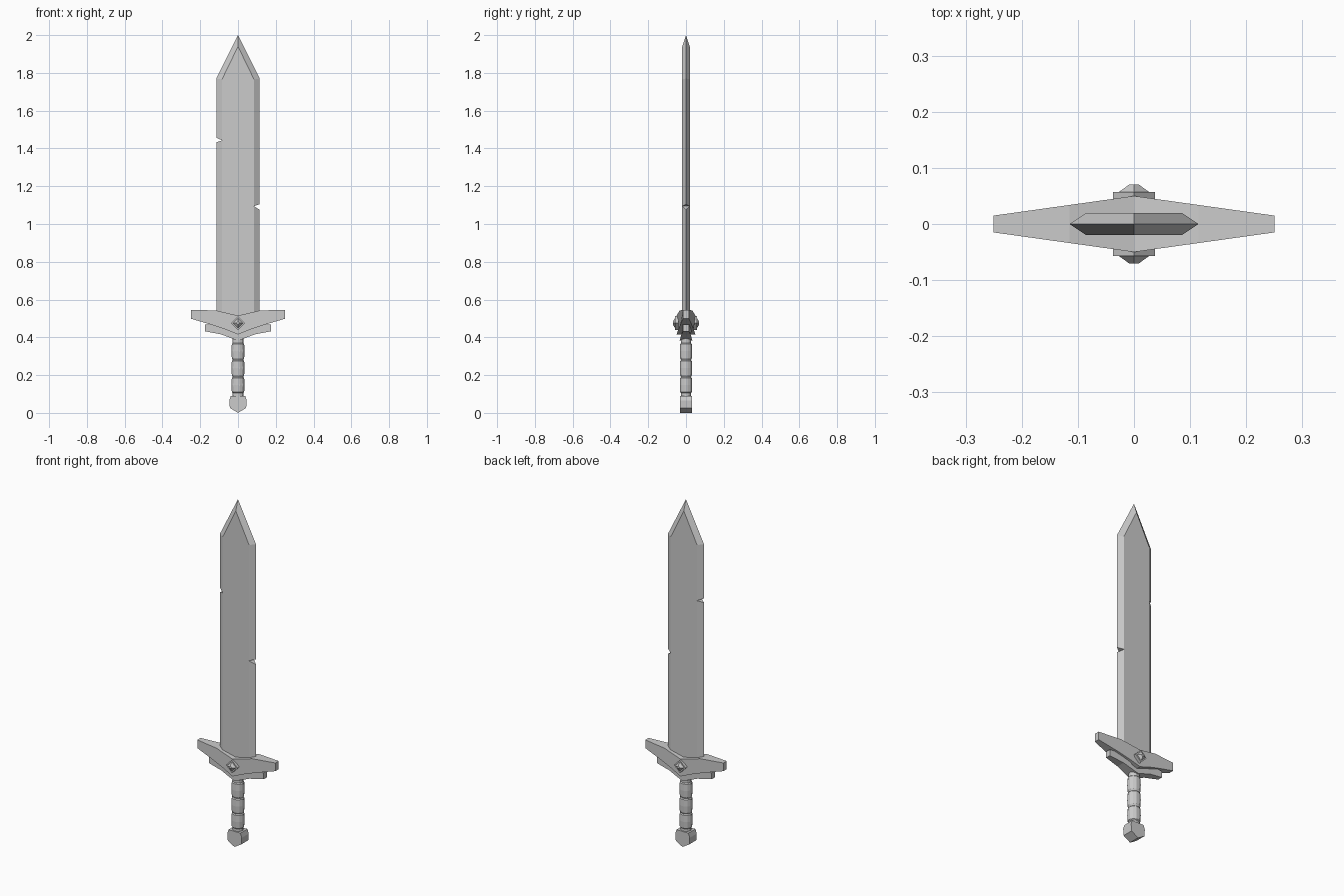
import bpy, bmesh, math
from mathutils import Vector

if "Cube" in bpy.data.objects:
    bpy.data.objects.remove(bpy.data.objects["Cube"])

steel = bpy.data.materials.new("grey_steel")
steel.use_nodes = True
GREY = (0.6, 0.6, 0.6, 1)
steel.diffuse_color = GREY
steel.node_tree.nodes["Principled BSDF"].inputs["Base Color"].default_value = GREY


def finish(name, bm):
    bmesh.ops.recalc_face_normals(bm, faces=bm.faces)
    mesh = bpy.data.meshes.new(name)
    bm.to_mesh(mesh)
    bm.free()
    mesh.materials.append(steel)
    obj = bpy.data.objects.new(name, mesh)
    bpy.context.collection.objects.link(obj)
    return obj


def loft(name, rings):
    """Skin a list of equal-length closed rings and cap both ends."""
    bm = bmesh.new()
    loops = [[bm.verts.new(p) for p in ring] for ring in rings]
    n = len(loops[0])
    for a, b in zip(loops, loops[1:]):
        for i in range(n):
            j = (i + 1) % n
            bm.faces.new((a[i], a[j], b[j], b[i]))
    bm.faces.new(loops[0])
    bm.faces.new(loops[-1])
    return finish(name, bm)


def mirrored(half):
    """Complete an outline whose first and last points lie on x = 0."""
    return half + [(-x, z) for x, z in reversed(half[1:-1])]


def slab(name, outline, depth):
    """Give an x-z outline a thickness that depends on x."""
    return loft(name, [[(x, s * depth(abs(x)), z) for x, z in outline] for s in (-1, 1)])


# Blade: two flats joined to a thin cutting edge by bevels
def blade_outline(half_width, shoulder, tip):
    return mirrored([(0, 0.47), (half_width, 0.47), (half_width, shoulder), (0, tip)])


flat = blade_outline(0.085, 1.765, 1.94)
edge = blade_outline(0.115, 1.77, 2.0)
blade = loft("blade", [[(x, y, z) for x, z in line]
                       for line, y in ((flat, -0.02), (edge, 0), (flat, 0.02))])

# Battle nicks in the cutting edges
for side, z, low, high in ((-1, 1.443, 0.016, 0.02), (1, 1.095, 0.03, 0.014)):
    nick = [(side * 0.084, z), (side * 0.13, z - low), (side * 0.13, z + high)]
    cutter = slab("nick_cutter", nick, lambda x: 0.05)
    cutter.hide_render = True
    cutter.hide_viewport = True
    cut = blade.modifiers.new("nick", 'BOOLEAN')
    cut.operation = 'DIFFERENCE'
    cut.solver = 'EXACT'
    cut.object = cutter

# Crossguard: tapering wings over a shorter lower tier
upper = [(0, 0.515), (0.115, 0.542), (0.25, 0.546), (0.25, 0.499),
         (0.135, 0.465), (0.07, 0.443), (0, 0.415)]
slab("upper_guard", mirrored(upper), lambda x: 0.05 - 0.14 * x)
lower = [(0, 0.45), (0.12, 0.468), (0.175, 0.468), (0.175, 0.432),
         (0.09, 0.416), (0, 0.382)]
slab("lower_guard", mirrored(lower), lambda x: 0.034 - 0.11 * x)

# Diamond studs on both faces of the guard
for side, label in ((-1, "front"), (1, "back")):
    steps = ((0.037, 0.04), (0.037, 0.057), (0.027, 0.057), (0.009, 0.07))
    loft(label + "_stud", [[(r, side * y, 0.475), (0, side * y, 0.475 + r),
                            (-r, side * y, 0.475), (0, side * y, 0.475 - r)]
                           for r, y in steps])

# Grip: wrapped sections separated by grooves
profile = [(0.029, 0.07), (0.029, 0.105)]
for i in range(3):
    base = 0.105 + i * 0.09
    profile += [(0.034, base + 0.005), (0.036, base + 0.042),
                (0.034, base + 0.08), (0.029, base + 0.085)]
profile.append((0.029, 0.41))
SIDES = 12
loft("grip", [[(r * math.cos(a), r * 0.94 * math.sin(a), z)
               for a in (math.tau * (k + 0.5) / SIDES for k in range(SIDES))]
              for r, z in profile])

# Pommel: thick block with a pointed base
slab("pommel", mirrored([(0, 0.09), (0.038, 0.09), (0.046, 0.065),
                         (0.043, 0.026), (0, 0)]), lambda x: 0.032)
